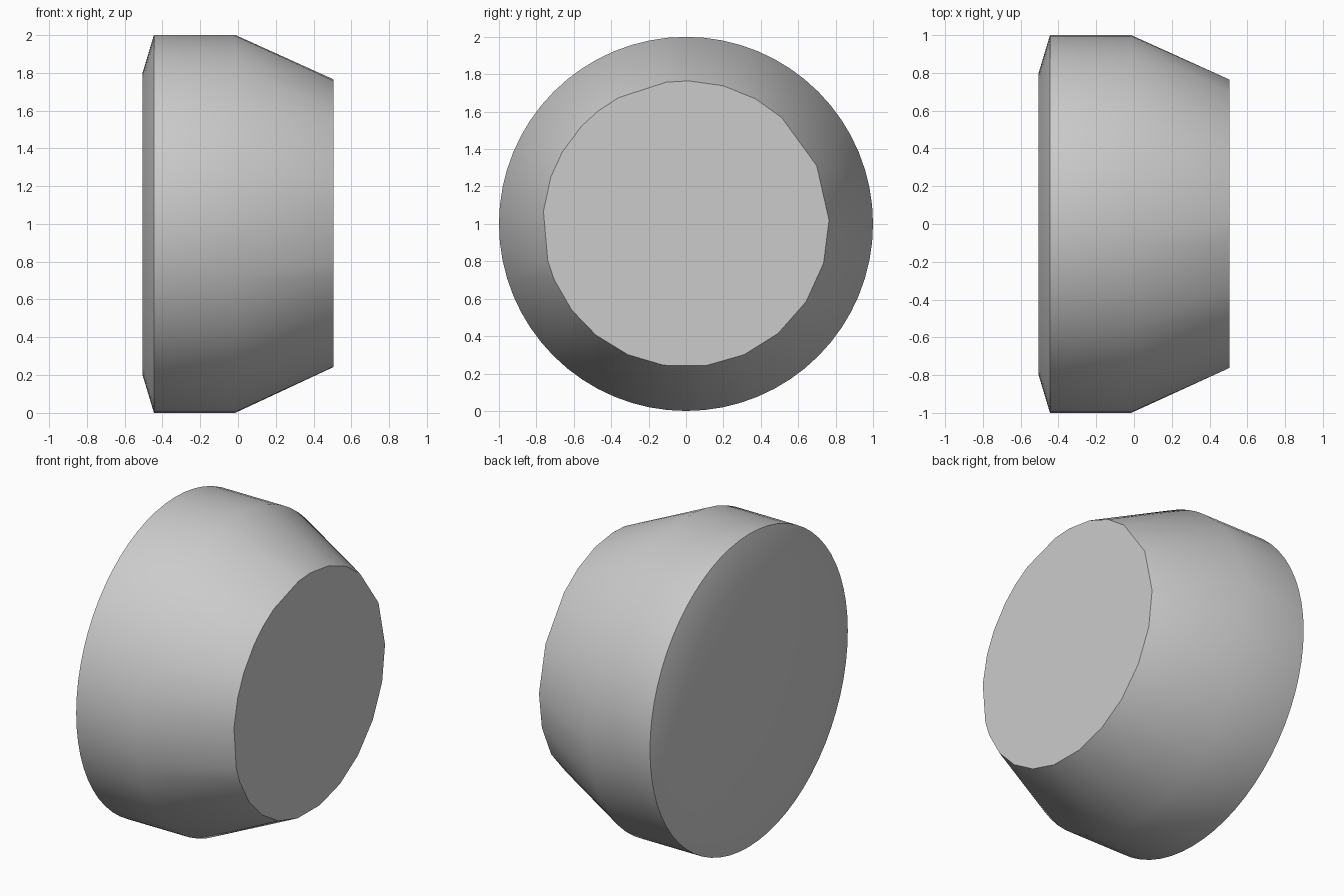
import bpy, bmesh
from math import cos, sin, radians, tau

cube = bpy.data.objects.get("Cube")
if cube:
    bpy.data.objects.remove(cube, do_unlink=True)

grey = bpy.data.materials.new("plain grey")
grey.use_nodes = True
colour = (0.6, 0.6, 0.6, 1)
grey.diffuse_color = colour
grey.node_tree.nodes["Principled BSDF"].inputs["Base Color"].default_value = colour

SIDES = 64
bm = bmesh.new()


def ring(x, radius, angles):
    return [bm.verts.new((x, radius * cos(a), 1 + radius * sin(a))) for a in angles]


# Back bevel and straight drum wall
even = [tau * i / SIDES for i in range(SIDES)]
rings = [ring(x, r, even) for x, r in ((-0.505, 0.8), (-0.445, 1), (-0.015, 1))]
bm.faces.new(rings[0])
for a, b in zip(rings, rings[1:]):
    for i in range(SIDES):
        j = (i + 1) % SIDES
        bm.faces.new((a[i], b[i], b[j], a[j]))

# Coarser, uneven polygon of the small end
degrees = (1.5, 24, 48, 61, 75, 89, 98, 118, 128, 137, 150, 161, 175, 195,
           203, 217, 231, 246, 261, 278, 294, 310, 327, 344)
coarse = [radians(d) for d in degrees]
end = ring(0.505, 0.765, coarse)
bm.faces.new(end)

# Cone triangles zipped between the fine and coarse rings
outer, i, j, n = rings[-1], 0, 0, len(end)
fine_next = even[1:] + [tau]
coarse_next = coarse[1:] + [coarse[0] + tau]
while i < SIDES or j < n:
    o, e = outer[i % SIDES], end[j % n]
    step_outer = j == n or (i < SIDES and
                            fine_next[i] + even[i] < coarse_next[j] + coarse[j])
    if step_outer:
        bm.faces.new((o, outer[(i + 1) % SIDES], e))
        i += 1
    else:
        bm.faces.new((o, end[(j + 1) % n], e))
        j += 1

bmesh.ops.recalc_face_normals(bm, faces=bm.faces)
mesh = bpy.data.meshes.new("tapered_drum")
bm.to_mesh(mesh)
bm.free()
mesh.materials.append(grey)
drum = bpy.data.objects.new("tapered_drum", mesh)
bpy.context.collection.objects.link(drum)

# Smooth wall with crisp rims
bpy.ops.object.select_all(action="DESELECT")
drum.select_set(True)
bpy.context.view_layer.objects.active = drum
bpy.ops.object.shade_smooth_by_angle(angle=radians(35))
